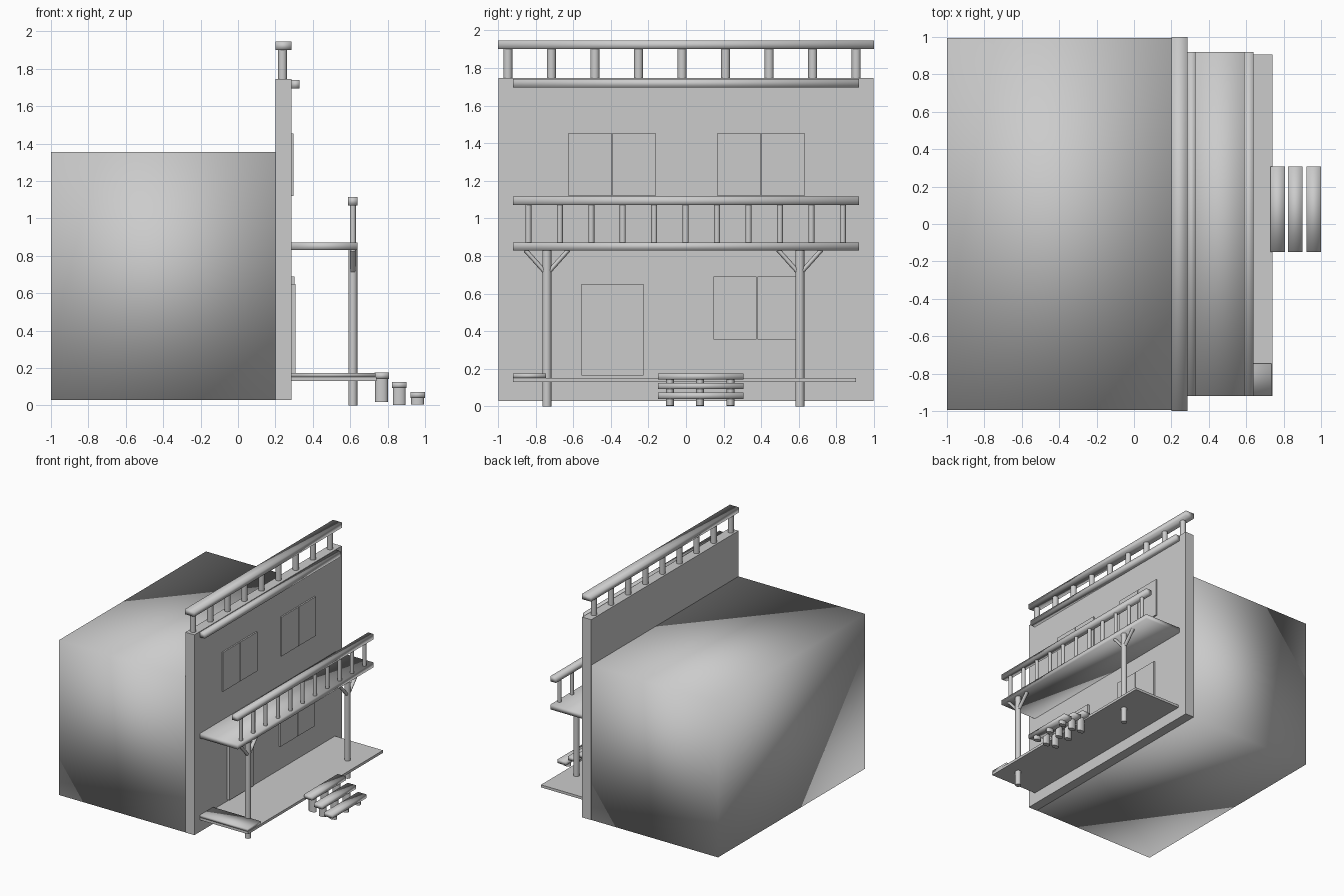
import bpy
from mathutils import Vector

if "Cube" in bpy.data.objects:
    bpy.data.objects.remove(bpy.data.objects["Cube"])


def box(name, x, y, z, smooth=False):
    """Box from (min, max) ranges."""
    bpy.ops.mesh.primitive_cube_add(size=1, location=[(r[0] + r[1]) / 2 for r in (x, y, z)])
    o = bpy.context.object
    o.name = name
    o.scale = [r[1] - r[0] for r in (x, y, z)]
    bpy.ops.object.transform_apply(location=False, rotation=False, scale=True)
    if smooth:
        bpy.ops.object.shade_smooth()
    return o


def rod(name, a, b, rx, ry=None, sides=16):
    """Round bar between two points."""
    a, b = Vector(a), Vector(b)
    d = b - a
    bpy.ops.mesh.primitive_cylinder_add(vertices=sides, radius=1, depth=1, location=(a + b) / 2)
    o = bpy.context.object
    o.name = name
    o.scale = (rx, ry or rx, d.length)
    o.rotation_euler = Vector((0, 0, 1)).rotation_difference(d).to_euler()
    bpy.ops.object.shade_smooth_by_angle()
    return o


WALL = 0.285

# main building and tall false front
box("building_body", (-1, 0.2), (-0.995, 0.995), (0.03, 1.355), True)
box("false_front", (0.2, WALL), (-0.997, 0.997), (0.03, 1.745))

# parapet railing and cornice
box("parapet_rail", (0.2, 0.285), (-1, 1), (1.9, 1.945), True)
for i in range(9):
    y = -0.947 + i * 0.2315
    rod("parapet_post", (0.238, y, 1.74), (0.238, y, 1.905), 0.024)
box("cornice", (WALL, 0.33), (-0.92, 0.92), (1.695, 1.74), True)

# windows (pairs of panels) and door
for name, y0, z0, front in (("upper_window", -0.625, 1.12, 0.297),
                            ("upper_window", 0.167, 1.12, 0.297),
                            ("lower_window", 0.145, 0.355, 0.301)):
    for k in range(2):
        y = y0 + k * 0.235
        box(name, (0.27, front), (y, y + 0.229), (z0, z0 + 0.335))
box("door", (0.27, 0.307), (-0.555, -0.225), (0.165, 0.65))

# balcony with handrail and balusters
box("balcony_floor", (WALL, 0.64), (-0.92, 0.92), (0.83, 0.872), True)
box("balcony_rail", (0.588, 0.64), (-0.92, 0.92), (1.07, 1.115), True)
for i in range(11):
    y = -0.838 + i * 0.1672
    rod("balcony_baluster", (0.614, y, 0.865), (0.614, y, 1.075), 0.016)

# supporting posts with angled braces
for y in (-0.74, 0.605):
    rod("porch_post", (0.614, y, 0), (0.614, y, 0.835), 0.024)
    for s in (-1, 1):
        rod("post_brace", (0.614, y + s * 0.01, 0.715), (0.614, y + s * 0.115, 0.832), 0.016, 0.012)

# porch deck and loose board at one end
box("porch_deck", (WALL, 0.74), (-0.92, 0.905), (0.13, 0.152))
box("porch_end_board", (WALL, 0.735), (-0.92, -0.745), (0.152, 0.174), True)

# front steps on short round stubs
for x, top, bottom in ((0.767, 0.175, 0.018), (0.862, 0.125, 0.003), (0.96, 0.073, 0.006)):
    box("step_tread", (x - 0.038, x + 0.04), (-0.15, 0.307), (top - 0.033, top), True)
    for y in (-0.085, 0.075, 0.237):
        rod("step_stub", (x, y, bottom), (x, y, top - 0.03), 0.034, 0.022)
